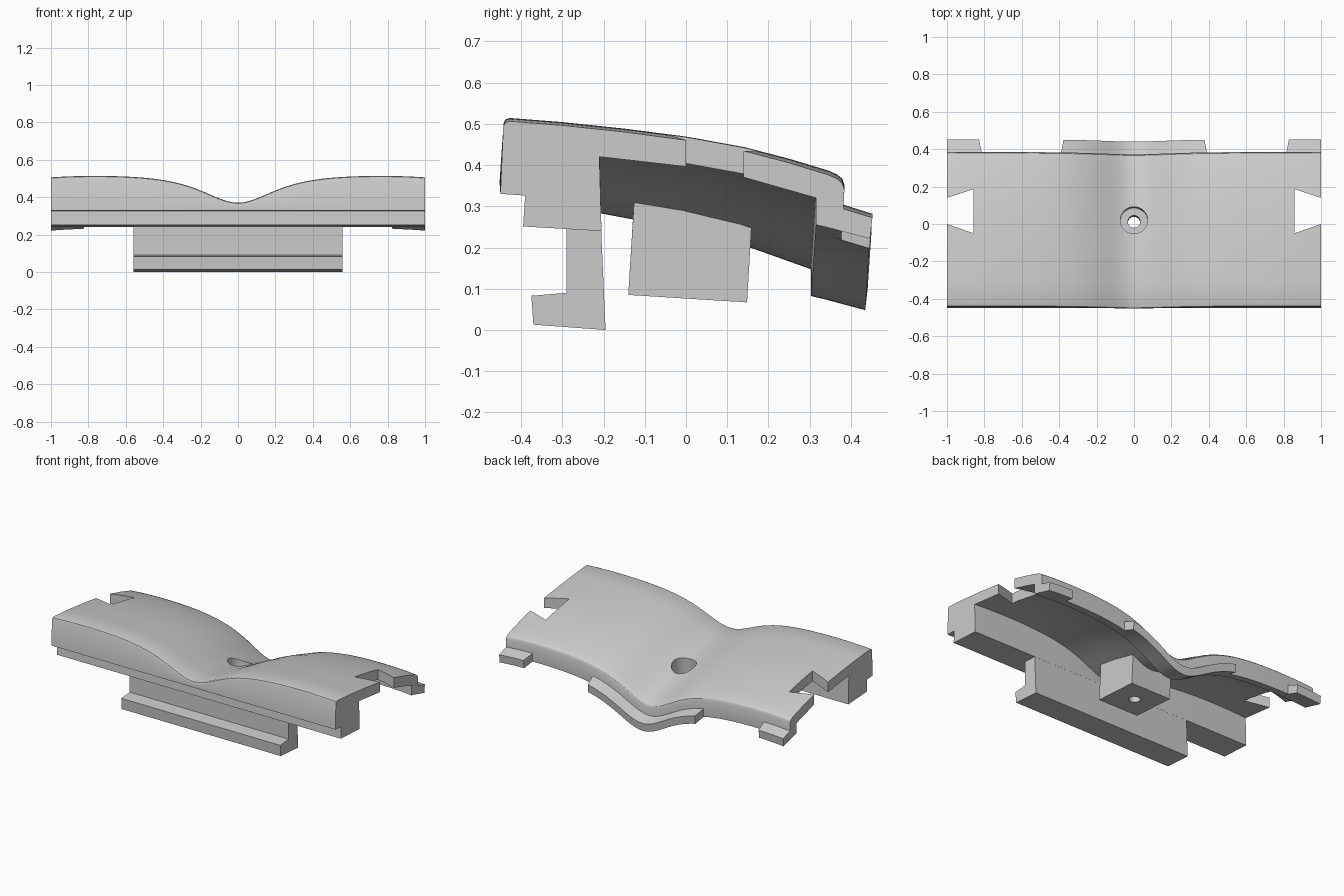
import bpy, bmesh, math

cube = bpy.data.objects.get("Cube")
if cube:
    bpy.data.objects.remove(cube, do_unlink=True)

LEAN = 0.067  # the whole part leans slightly about x


def sag(x, y):
    """Height change along x: a central valley, deeper toward the back."""
    depth = 1 + 0.28 * min(max((y + 0.2) / 0.5, 0), 1)
    return depth * (0.014 - 0.149 / math.cosh(x / 0.17) - 0.013 * x ** 6)


def finish(name, bm):
    bmesh.ops.recalc_face_normals(bm, faces=bm.faces)
    mesh = bpy.data.meshes.new(name)
    bm.to_mesh(mesh)
    bm.free()
    obj = bpy.data.objects.new(name, mesh)
    bpy.context.collection.objects.link(obj)
    return obj


def loft(name, profile, x0, x1, steps, taper0=0, taper1=0):
    """Sweep a (y, z, follow) section along x; follow = 1 rides the valley."""
    bm = bmesh.new()
    rings = []
    for i in range(steps + 1):
        ring = []
        for y, z, follow in profile:
            t = i / steps
            k = max(0, (y - 0.385) / 0.065)
            x = (x0 + taper0 * k) * (1 - t) + (x1 + taper1 * k) * t
            d = follow * sag(x, y)
            ring.append(bm.verts.new((x, y + LEAN * d, z + d)))
        rings.append(ring)
    n = len(profile)
    for a, b in zip(rings, rings[1:]):
        for j in range(n):
            k = (j + 1) % n
            bm.faces.new((a[j], a[k], b[k], b[j]))
    bm.faces.new(rings[0])
    bm.faces.new(rings[-1])
    return finish(name, bm)


def prism(name, outline, z0, z1):
    bm = bmesh.new()
    base = bm.faces.new([bm.verts.new((x, y, z0)) for x, y in outline])
    ext = bmesh.ops.extrude_face_region(bm, geom=[base])["geom"]
    top = [v for v in ext if isinstance(v, bmesh.types.BMVert)]
    bmesh.ops.translate(bm, verts=top, vec=(0, 0, z1 - z0))
    return finish(name, bm)


def bore(name, radius, z0, z1):
    """Cylinder cutter along the leaning screw axis."""
    mid = (z0 + z1) / 2
    bpy.ops.mesh.primitive_cylinder_add(
        vertices=48, radius=radius, depth=z1 - z0,
        location=(0, 0.005 + LEAN * (mid - 0.076), mid), rotation=(-LEAN, 0, 0))
    bpy.context.object.name = name
    return bpy.context.object


def activate(obj):
    bpy.ops.object.select_all(action="DESELECT")
    obj.select_set(True)
    bpy.context.view_layer.objects.active = obj


def cut(obj, cutter):
    cutter.hide_render = True
    mod = obj.modifiers.new("cut", "BOOLEAN")
    mod.operation, mod.solver, mod.object = "DIFFERENCE", "EXACT", cutter
    activate(obj)
    bpy.ops.object.modifier_apply(modifier=mod.name)


# Curved cover with its stepped front wall and rolled back edge
cover = loft("cover", [
    (-0.45, 0.33, 0), (-0.443, 0.493, 1), (-0.439, 0.502, 1), (-0.428, 0.506, 1),
    (-0.3, 0.496, 1), (-0.15, 0.48, 1), (0, 0.46, 1), (0.14, 0.434, 1),
    (0.25, 0.405, 1), (0.345, 0.376, 1), (0.365, 0.367, 1), (0.378, 0.357, 1),
    (0.384, 0.34, 1), (0.378, 0.24, 1), (0.315, 0.255, 1), (0.315, 0.32, 1),
    (0.14, 0.37, 1), (0, 0.396, 1), (-0.21, 0.42, 1), (-0.205, 0.24, 0),
    (-0.395, 0.251, 0), (-0.39, 0.326, 0)], -1, 1, 80)

# Hooked rail under the front wall
rail = loft("front_rail", [
    (-0.29, 0.25, 0), (-0.29, 0.09, 0), (-0.375, 0.083, 0),
    (-0.37, 0.013, 0), (-0.195, 0, 0), (-0.206, 0.25, 0)], -0.56, 0.56, 1)

# Screw boss under the valley
boss = loft("screw_boss", [
    (-0.14, 0.085, 0), (-0.118, 0.43, 1), (0.168, 0.39, 1), (0.148, 0.067, 0)],
    -0.14, 0.14, 16)

# Back tabs: one wide in the middle, one at each end
tab = [(0.36, 0.302, 1), (0.384, 0.293, 1), (0.452, 0.272, 1),
       (0.446, 0.221, 1), (0.36, 0.244, 1)]
parts = [cover, rail, boss,
         loft("back_tab_middle", tab, -0.39, 0.39, 36, 0.013, -0.013),
         loft("back_tab_left", tab, 0.815, 1, 6, 0.013, 0),
         loft("back_tab_right", tab, -1, -0.815, 6, 0, -0.013)]

# Dovetail notches in both ends
cutters = []
for s in (-1, 1):
    notch = prism("notch_cutter", [
        (s * 0.857, -0.05), (s * 1.03, 0.01), (s * 1.03, 0.13), (s * 0.857, 0.187)],
        0.2, 0.7)
    cut(cover, notch)
    cutters.append(notch)

# Counterbored screw hole through cover and boss
for cutter in (bore("counterbore_cutter", 0.073, 0.19, 0.6),
               bore("screw_hole_cutter", 0.033, -0.1, 0.4)):
    cut(cover, cutter)
    cut(boss, cutter)
    cutters.append(cutter)

for cutter in cutters:
    bpy.data.objects.remove(cutter, do_unlink=True)

for part in parts:
    activate(part)
    bpy.ops.object.shade_smooth_by_angle(angle=math.radians(30))
